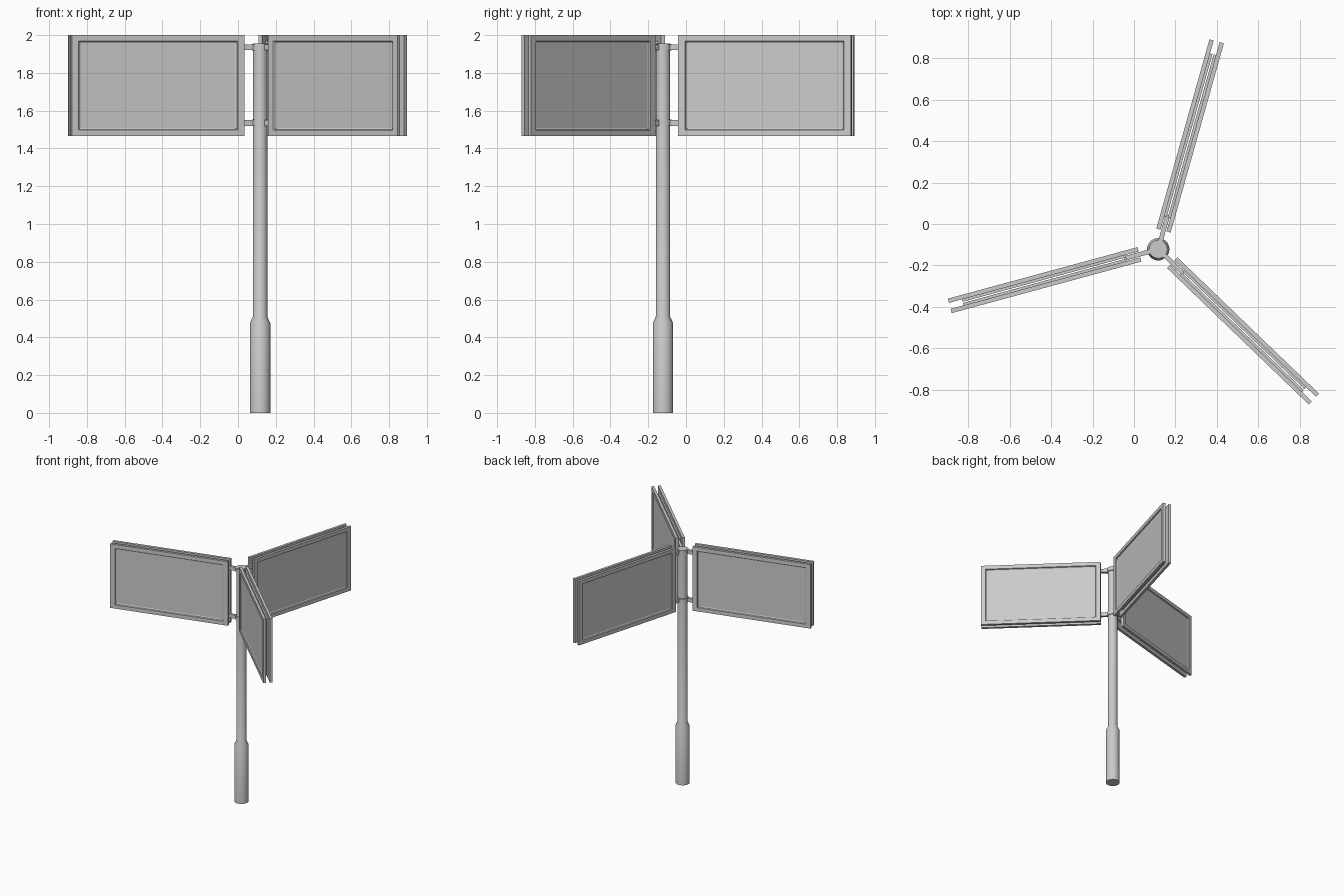
import bpy, bmesh, math
from mathutils import Matrix

if "Cube" in bpy.data.objects:
    bpy.data.objects.remove(bpy.data.objects["Cube"])

PX, PY = 0.117, -0.122            # pole axis
ANGLES = (74.3, 195.2, -43.9)     # arm directions
R0, R1, Z0, Z1 = 0.094, 1.043, 1.465, 2.0
HALF = 0.036                      # half thickness of a double panel


def finish(name, bm, matrix, smooth=False):
    bmesh.ops.recalc_face_normals(bm, faces=bm.faces)
    me = bpy.data.meshes.new(name)
    bm.to_mesh(me)
    bm.free()
    ob = bpy.data.objects.new(name, me)
    bpy.context.collection.objects.link(ob)
    ob.matrix_world = matrix
    if smooth:
        bpy.ops.object.select_all(action='DESELECT')
        ob.select_set(True)
        bpy.context.view_layer.objects.active = ob
        bpy.ops.object.shade_smooth_by_angle(angle=math.radians(35))
    return ob


def lathe(name, profile, n=32):
    bm = bmesh.new()
    rings = [[bm.verts.new((r * math.cos(2 * math.pi * i / n),
                            r * math.sin(2 * math.pi * i / n), z)) for i in range(n)]
             for r, z in profile]
    for a, b in zip(rings, rings[1:]):
        for i in range(n):
            j = (i + 1) % n
            bm.faces.new((a[i], a[j], b[j], b[i]))
    bm.faces.new(rings[0])
    bm.faces.new(rings[-1])
    return finish(name, bm, Matrix.Translation((PX, PY, 0)), True)


def box(name, x, y, z, matrix):
    bm = bmesh.new()
    bmesh.ops.create_cube(bm, size=1)
    for v in bm.verts:
        v.co = [lo + (c + 0.5) * (hi - lo) for c, (lo, hi) in zip(v.co, (x, y, z))]
    return finish(name, bm, matrix)


def board(name, side, matrix):
    # nested rectangles: back edge, front edge, frame lip, stepped recess, screen
    bm = bmesh.new()
    loops = []
    for inset, y in ((0, HALF - 0.021), (0, HALF), (0.037, HALF),
                     (0.041, HALF - 0.008), (0.050, HALF - 0.012)):
        a, b, c, d = R0 + inset, R1 - inset, Z0 + inset * 0.85, Z1 - inset * 0.85
        loops.append([bm.verts.new((u, side * y, w))
                      for u, w in ((a, c), (b, c), (b, d), (a, d))])
    for p, q in zip(loops, loops[1:]):
        for i in range(4):
            j = (i + 1) % 4
            bm.faces.new((p[i], p[j], q[j], q[i]))
    bm.faces.new(loops[0])
    bm.faces.new(loops[-1])
    return finish(name, bm, matrix)


# Pole with thicker base sleeve
lathe("pole", [(0.054, 0), (0.054, 0.475), (0.038, 0.51), (0.038, 1.955)])

# Clamp collars
for k, z in enumerate((1.535, 1.935)):
    lathe(f"collar_{k}", [(0.044, z - 0.017), (0.044, z + 0.017)])

# Three double-sided panels on brackets
for n, ang in enumerate(ANGLES):
    m = Matrix.Translation((PX, PY, 0)) @ Matrix.Rotation(math.radians(ang), 4, 'Z')
    for side in (-1, 1):
        board(f"panel_{n}_{'front' if side > 0 else 'back'}", side, m)
        y = sorted((side * 0.003, side * 0.016))
        box(f"panel_core_{n}_{side}", (R0 + 0.065, R1 - 0.065), y,
            (Z0 + 0.03, Z1 - 0.03), m)
    for k, z in enumerate((1.535, 1.935)):
        box(f"bracket_{n}_{k}", (0.03, 0.17), (-0.011, 0.011), (z - 0.015, z + 0.015), m)
